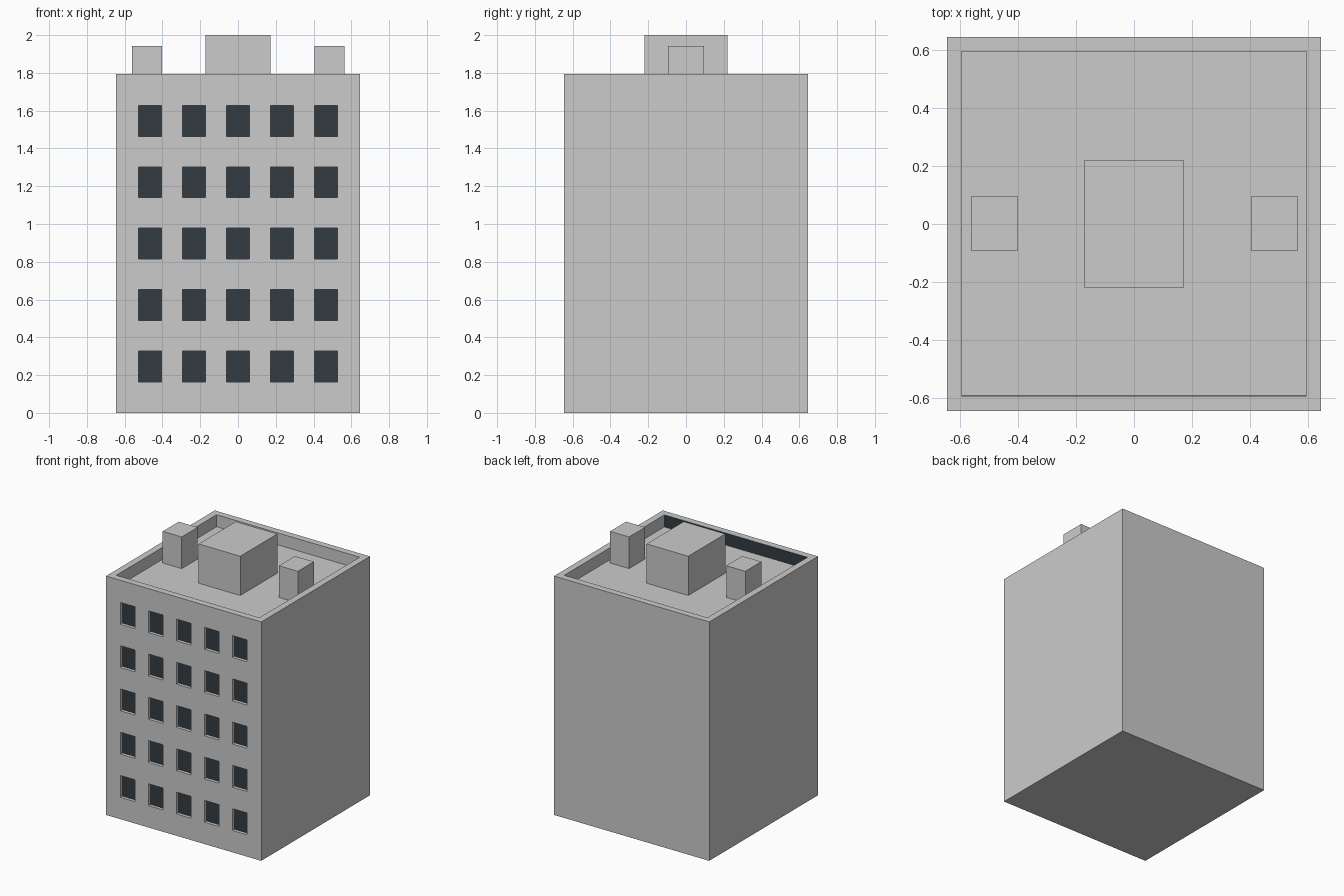
import bpy

if "Cube" in bpy.data.objects:
    bpy.data.objects.remove(bpy.data.objects["Cube"])

HALF, TOP, ROOF, INNER = 0.645, 1.795, 1.705, 0.595
RECESS = 0.028

glass = bpy.data.materials.new("dark_glass")
glass.diffuse_color = (0.033, 0.045, 0.054, 1)
glass.use_nodes = True
glass.node_tree.nodes["Principled BSDF"].inputs["Base Color"].default_value = glass.diffuse_color


def box(name, x, y, z, mat=None):
    """Box spanning the given (min, max) ranges."""
    bpy.ops.mesh.primitive_cube_add(size=1, location=[(a + b) / 2 for a, b in (x, y, z)])
    ob = bpy.context.object
    ob.name = name
    ob.scale = [b - a for a, b in (x, y, z)]
    bpy.ops.object.transform_apply(location=True, rotation=True, scale=True)
    if mat:
        ob.data.materials.append(mat)
    return ob


def join(objects, name):
    bpy.ops.object.select_all(action='DESELECT')
    for ob in objects:
        ob.select_set(True)
    bpy.context.view_layer.objects.active = objects[0]
    bpy.ops.object.join()
    objects[0].name = name
    return objects[0]


# Main block
body = box("building_body", (-HALF, HALF), (-HALF, HALF), (0, TOP))

# Five by five window openings with recessed panes
cutters, panes = [], []
for row in range(5):
    for col in range(-2, 3):
        cx, cz = col * 0.2325, 0.246 + row * 0.325
        x, z = (cx - 0.061, cx + 0.061), (cz - 0.082, cz + 0.082)
        cutters.append(box("cutter", x, (-HALF - 0.1, -HALF + RECESS), z))
        panes.append(box("pane", x, (-HALF + RECESS - 0.004, -HALF + RECESS), z, glass))
join(panes, "window_panes")

# Sunken roof inside the parapet
cutters.append(box("cutter", (-INNER, INNER), (-INNER, INNER), (ROOF, TOP + 0.2)))
cutter = join(cutters, "opening_cutter")
mod = body.modifiers.new("openings", 'BOOLEAN')
mod.operation = 'DIFFERENCE'
mod.solver = 'EXACT'
mod.object = cutter
bpy.context.view_layer.objects.active = body
bpy.ops.object.modifier_apply(modifier=mod.name)
bpy.data.objects.remove(cutter)

# Dark backing on the inside of the front parapet
box("front_parapet_backing", (-INNER, INNER), (-INNER, -INNER + 0.003),
    (ROOF, TOP - 0.002), glass)

# Rooftop structures
box("roof_stair_house", (-0.173, 0.173), (-0.22, 0.22), (ROOF, 2.0))
for side, cx in (("left", -0.481), ("right", 0.485)):
    box(f"roof_vent_{side}", (cx - 0.079, cx + 0.079), (-0.094, 0.096), (ROOF, 1.943))
